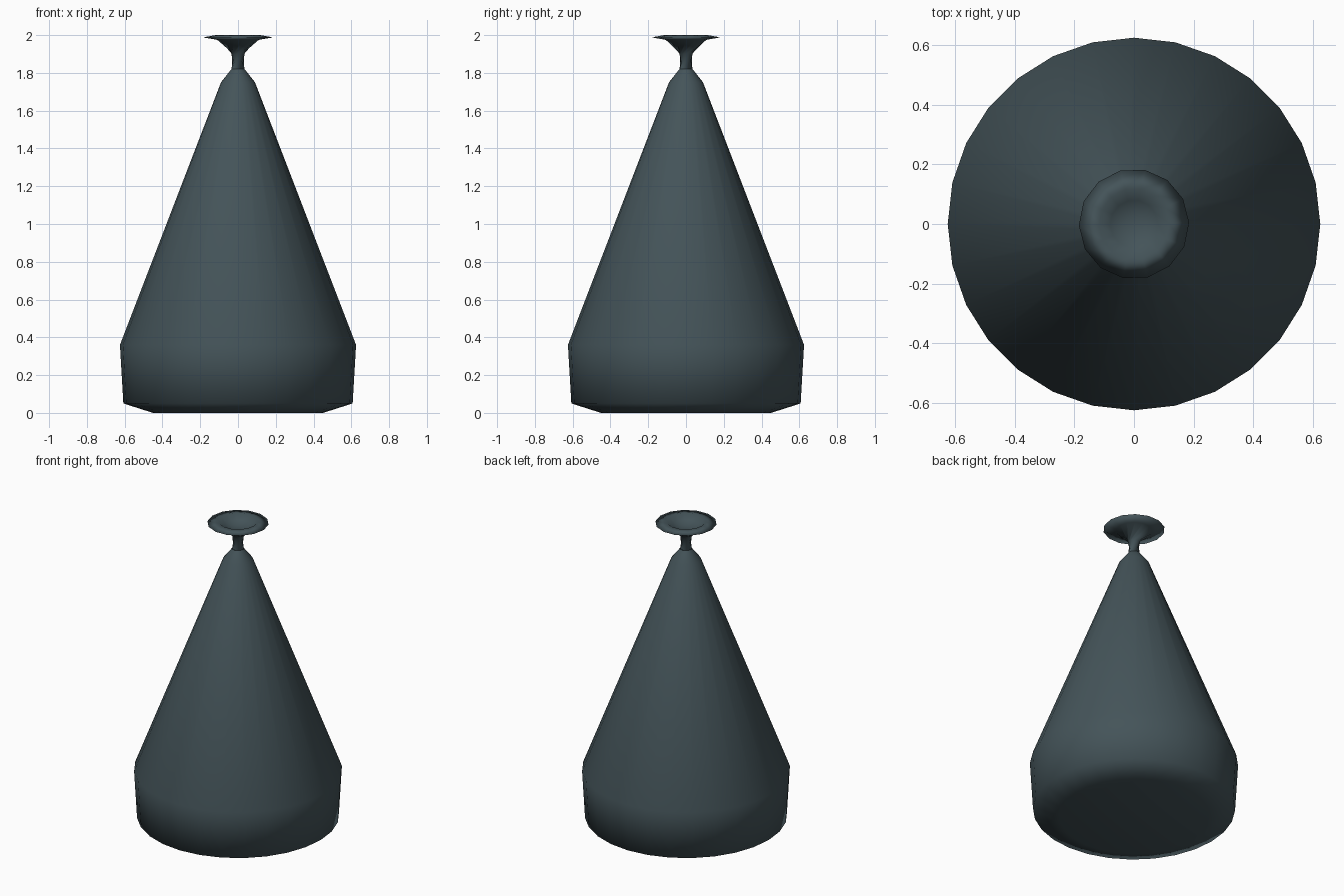
import bpy, bmesh, math

cube = bpy.data.objects.get("Cube")
if cube:
    bpy.data.objects.remove(cube, do_unlink=True)

mat = bpy.data.materials.new("dark slate plastic")
mat.use_nodes = True
colour = (0.058, 0.088, 0.100, 1)
mat.diffuse_color = colour
bsdf = mat.node_tree.nodes["Principled BSDF"]
bsdf.inputs["Base Color"].default_value = colour
bsdf.inputs["Roughness"].default_value = 0.8


def lathe(name, rings, sides, cap_start=False, cap_end=False):
    """Skin rings of (radius, height, twist in degrees) around the z axis."""
    bm = bmesh.new()
    loops = []
    for radius, z, twist in rings:
        angles = [math.tau * i / sides + math.radians(twist) for i in range(sides)]
        loops.append([bm.verts.new((radius * math.cos(a), radius * math.sin(a), z)) for a in angles])
    for low, high in zip(loops, loops[1:]):
        for i in range(sides):
            j = (i + 1) % sides
            bm.faces.new((low[i], low[j], high[j], high[i]))
    if cap_start:
        bm.faces.new(loops[0][::-1])
    if cap_end:
        bm.faces.new(loops[-1])
    mesh = bpy.data.meshes.new(name)
    bm.to_mesh(mesh)
    bm.free()
    mesh.materials.append(mat)
    for face in mesh.polygons:
        face.use_smooth = True
    obj = bpy.data.objects.new(name, mesh)
    bpy.context.collection.objects.link(obj)
    return obj


# Full sack, tapering up to the gathered top
lathe("bag_body", [(0.45, 0, 0), (0.607, 0.05, 0), (0.625, 0.36, 0),
                   (0.09, 1.75, 0), (0.035, 1.82, 0)], 28, cap_start=True)

# Twisted neck, flared rim and the shallow hollow inside it
lathe("twisted_neck_and_rim", [(0.035, 1.82, 0), (0.035, 1.90, 80), (0.11, 1.975, 130),
                               (0.185, 1.988, 130), (0.118, 2.0, 130),
                               (0.08, 1.97, 130), (0.03, 1.955, 130)], 14, cap_end=True)
